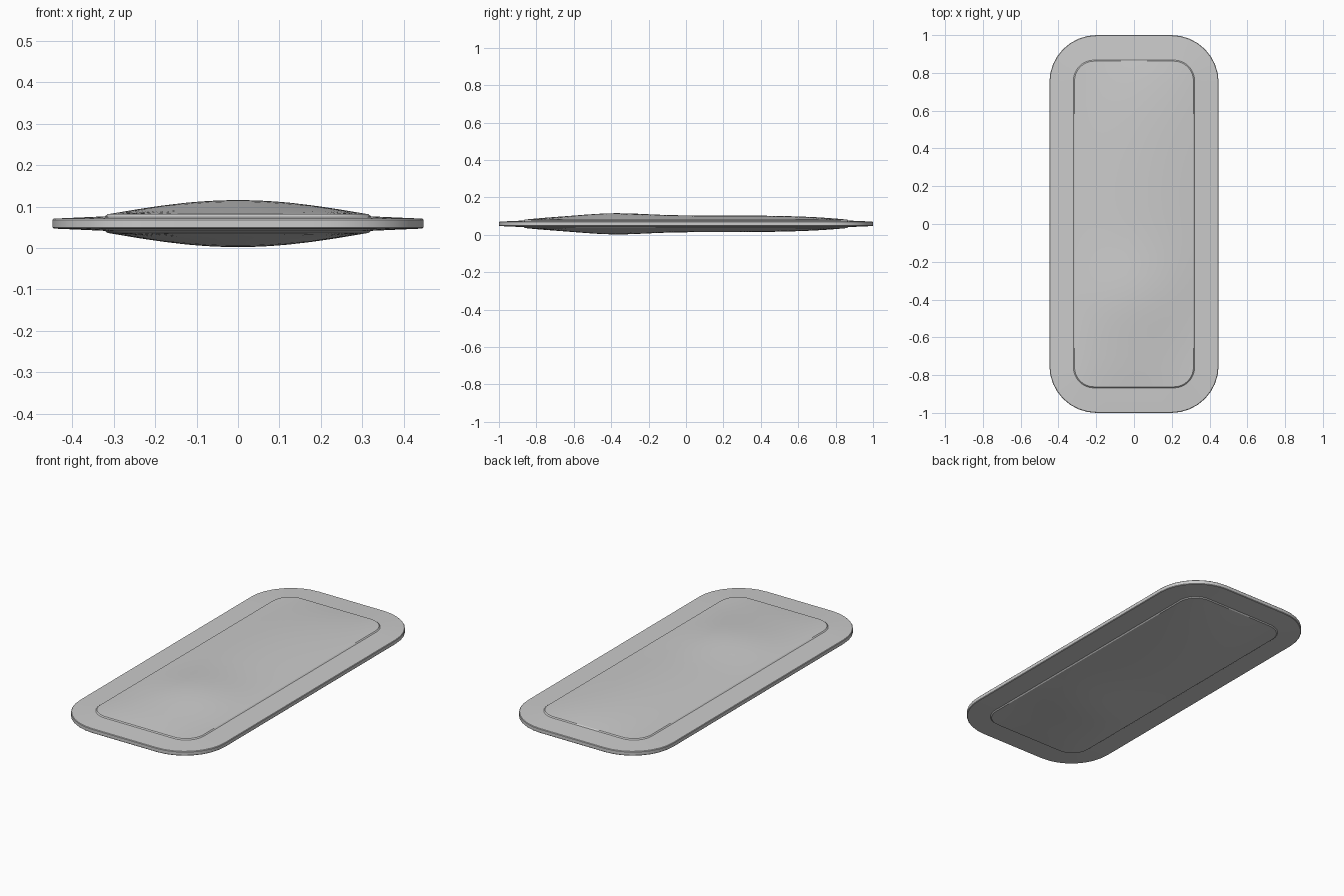
import bpy, bmesh
from math import sin, cos, pi, exp, radians
from mathutils import Vector

cube = bpy.data.objects.get("Cube")
if cube:
    bpy.data.objects.remove(cube)

MID = 0.059             # height of the symmetry plane
IN_X, IN_Y = 0.315, 0.862   # half size of the raised pad


def outline(hx, hy, r, arc=8, nx=8, ny=24):
    """Rounded rectangle, counter-clockwise, with evenly divided sides."""
    pts = []
    corners = [(1, 1, 0), (-1, 1, 90), (-1, -1, 180), (1, -1, 270)]
    for i, (sx, sy, a0) in enumerate(corners):
        c = Vector((sx * (hx - r), sy * (hy - r)))
        for k in range(arc + 1):
            a = radians(a0 + 90 * k / arc)
            pts.append(c + r * Vector((cos(a), sin(a))))
        nsx, nsy, na = corners[(i + 1) % 4]
        a = radians(na)
        end = Vector((nsx * (hx - r), nsy * (hy - r))) + r * Vector((cos(a), sin(a)))
        start, n = pts[-1], (nx if i % 2 == 0 else ny)
        pts += [start.lerp(end, k / n) for k in range(1, n)]
    return pts


def dome(p):
    """Half thickness of the pad: arched across, fuller towards the front."""
    x, y = p
    u, v = min(abs(x) / IN_X, 1), min(abs(y) / IN_Y, 1)
    along = 0.022 * (1 - v ** 4) + 0.013 * exp(-((y + 0.38) / 0.22) ** 2)
    return 0.0225 + along * cos(u * pi / 2)


# Rings from the outer edge inwards to the centre, as (x, y, half thickness)
rings = [[(p.x, p.y, h) for p in outline(0.448 - d, 1 - d, 0.25 - d)]
         for d, h in ((0, 0.009), (0.003, 0.012), (0.06, 0.0145))]
rings.append([(p.x, p.y, 0.0175) for p in outline(IN_X + 0.006, IN_Y + 0.006, 0.11)])
pad = outline(IN_X, IN_Y, 0.104)
STEPS = 16
for k in range(STEPS, 0, -1):
    pts = [p * (k / STEPS) for p in pad]
    rings.append([(p.x, p.y, dome(p)) for p in pts])

# Upper and lower shells joined by the edge band
bm = bmesh.new()
edges = []
for side in (1, -1):
    loops = [[bm.verts.new((x, y, MID + side * h)) for x, y, h in ring] for ring in rings]
    n = len(pad)
    for a, b in zip(loops, loops[1:]):
        for i in range(n):
            j = (i + 1) % n
            bm.faces.new((a[i], a[j], b[j], b[i]))
    centre = bm.verts.new((0, 0, MID + side * dome((0, 0))))
    for i in range(n):
        bm.faces.new((loops[-1][i], loops[-1][(i + 1) % n], centre))
    edges.append(loops[0])
top, low = edges
for i in range(n):
    j = (i + 1) % n
    bm.faces.new((low[i], low[j], top[j], top[i]))
bmesh.ops.recalc_face_normals(bm, faces=bm.faces)

mesh = bpy.data.meshes.new("cushion")
bm.to_mesh(mesh)
bm.free()
cushion = bpy.data.objects.new("cushion", mesh)
bpy.context.collection.objects.link(cushion)

# Plain grey fabric
grey = bpy.data.materials.new("light_grey")
grey.use_nodes = True
colour = (0.6, 0.6, 0.6, 1)
grey.diffuse_color = colour
grey.node_tree.nodes["Principled BSDF"].inputs["Base Color"].default_value = colour
mesh.materials.append(grey)

bpy.ops.object.select_all(action="DESELECT")
cushion.select_set(True)
bpy.context.view_layer.objects.active = cushion
bpy.ops.object.shade_smooth_by_angle(angle=radians(30))
